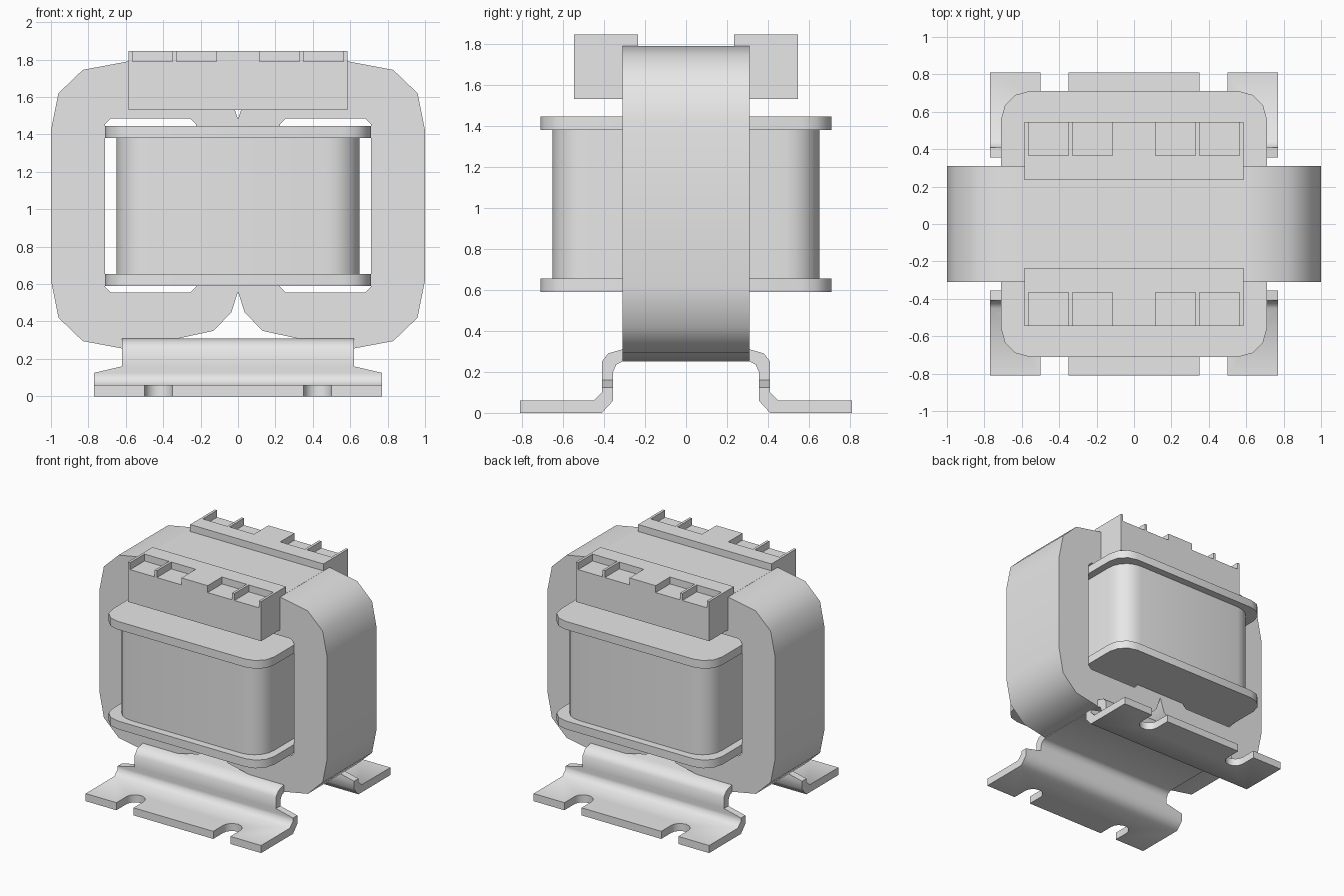
import bpy, bmesh, math
from mathutils import Vector

cube = bpy.data.objects.get("Cube")
if cube:
    bpy.data.objects.remove(cube, do_unlink=True)

grey = bpy.data.materials.new("light_grey")
grey.use_nodes = True
grey.diffuse_color = (0.8, 0.8, 0.8, 1)
grey.node_tree.nodes["Principled BSDF"].inputs["Base Color"].default_value = (0.8, 0.8, 0.8, 1)


def finish(name, bm):
    bmesh.ops.recalc_face_normals(bm, faces=bm.faces)
    mesh = bpy.data.meshes.new(name)
    bm.to_mesh(mesh)
    bm.free()
    mesh.materials.append(grey)
    obj = bpy.data.objects.new(name, mesh)
    bpy.context.collection.objects.link(obj)
    return obj


def activate(obj):
    bpy.ops.object.select_all(action='DESELECT')
    obj.select_set(True)
    bpy.context.view_layer.objects.active = obj


def prism(name, outlines, axis, lo, hi):
    """Extrude flat outlines along y (xz outlines) or z (xy outlines)."""
    bm = bmesh.new()
    for pts in outlines:
        place = (lambda a, b: (a, lo, b)) if axis == 'Y' else (lambda a, b: (a, b, lo))
        face = bm.faces.new([bm.verts.new(place(a, b)) for a, b in pts])
        ext = bmesh.ops.extrude_face_region(bm, geom=[face])
        step = Vector((0, hi - lo, 0)) if axis == 'Y' else Vector((0, 0, hi - lo))
        bmesh.ops.translate(bm, vec=step,
                            verts=[g for g in ext["geom"] if isinstance(g, bmesh.types.BMVert)])
    return finish(name, bm)


def rect(x0, x1, y0, y1):
    return [(x0, y0), (x1, y0), (x1, y1), (x0, y1)]


def rounded(half, radius, segments):
    pts = []
    for quarter in range(4):
        mid = math.radians(45 + 90 * quarter)
        cx = math.copysign(half - radius, math.cos(mid))
        cy = math.copysign(half - radius, math.sin(mid))
        for i in range(segments + 1):
            a = math.pi / 2 * (quarter + i / segments)
            pts.append((cx + radius * math.cos(a), cy + radius * math.sin(a)))
    return pts


def cut(obj, cutter):
    mod = obj.modifiers.new("cut", 'BOOLEAN')
    mod.operation = 'DIFFERENCE'
    mod.solver = 'EXACT'
    mod.object = cutter
    cutter.hide_render = True
    activate(obj)
    bpy.ops.object.modifier_apply(modifier=mod.name)
    bpy.data.objects.remove(cutter, do_unlink=True)


def smooth(obj, degrees):
    activate(obj)
    bpy.ops.object.shade_smooth_by_angle(angle=math.radians(degrees))


# Laminated core: two rounded loops meeting at a central limb
MID = 1.02
lower = [(0.035, 0.45), (0.13, 0.35), (0.59, 0.25), (0.83, 0.295), (0.96, 0.42), (1.0, 0.62)]
right = [(0, 0.56)] + lower + [(x, 2 * MID - z) for x, z in reversed(lower)]
left = [(-x, 2 * MID - z) for x, z in right]
core = prism("core", [right + left], 'Y', -0.31, 0.31)

# Core windows with chamfered corners
x0, x1, z0, z1, c = 0.225, 0.71, 0.555, 1.485, 0.03
window = [(x0 + c, z0), (x1 - c, z0), (x1, z0 + c), (x1, z1 - c),
          (x1 - c, z1), (x0 + c, z1), (x0, z1 - c), (x0, z0 + c)]
cut(core, prism("window_cutter", [window, [(-x, z) for x, z in window]], 'Y', -0.5, 0.5))
smooth(core, 40)

# Strap filling the top between the terminal blocks
prism("top_strap", [rect(-0.585, 0.585, 1.73, 1.79)], 'Y', -0.31, 0.31)

# Winding and bobbin flanges
smooth(prism("winding", [rounded(0.65, 0.17, 5)], 'Z', 0.64, 1.39), 40)
for name, z in (("lower_flange", 0.59), ("upper_flange", 1.38)):
    smooth(prism(name, [rounded(0.71, 0.15, 3)], 'Z', z, z + 0.065), 40)

# Terminal blocks with four open pockets each
for name, side in (("front_terminal_block", -1), ("back_terminal_block", 1)):
    def span(a, b):
        return sorted((side * a, side * b))
    block = prism(name, [rect(-0.585, 0.585, *span(0.235, 0.545))], 'Z', 1.53, 1.845)
    pockets = [rect(x, x + 0.215, *span(0.365, 0.6)) for x in (-0.565, -0.33, 0.115, 0.35)]
    cut(block, prism("pocket_cutter", pockets, 'Z', 1.79, 1.9))

# Mounting bracket: folded sheet as rows of outer point, inner point, half width
half = [((0.31, 0.31), (0.31, 0.25), 0.62), ((0.38, 0.29), (0.34, 0.235), 0.62),
        ((0.41, 0.25), (0.355, 0.2), 0.62), ((0.41, 0.16), (0.355, 0.16), 0.62),
        ((0.41, 0.125), (0.355, 0.125), 0.77), ((0.41, 0.1), (0.355, 0.06), 0.77),
        ((0.45, 0.06), (0.41, 0), 0.77), ((0.81, 0.06), (0.81, 0), 0.77)]
rows = [((-o[0], o[1]), (-i[0], i[1]), w) for o, i, w in reversed(half)] + half
bm = bmesh.new()
rings = [[bm.verts.new(co) for co in ((-w, *o), (w, *o), (w, *i), (-w, *i))] for o, i, w in rows]
for a, b in zip(rings, rings[1:]):
    for k in range(4):
        n = (k + 1) % 4
        bm.faces.new((a[k], a[n], b[n], b[k]))
bm.faces.new(rings[0])
bm.faces.new(rings[-1])
bracket = finish("mounting_bracket", bm)

# Round-ended screw slots in the feet
slots = []
for sx in (-1, 1):
    for sy in (-1, 1):
        arc = [(0.425 + 0.075 * math.cos(t), 0.685 - 0.075 * math.sin(t))
               for t in (math.pi * i / 8 for i in range(9))]
        slots.append([(sx * x, sy * y) for x, y in [(0.35, 0.9), (0.5, 0.9)] + arc])
cut(bracket, prism("slot_cutter", slots, 'Z', -0.05, 0.1))
smooth(bracket, 54)
